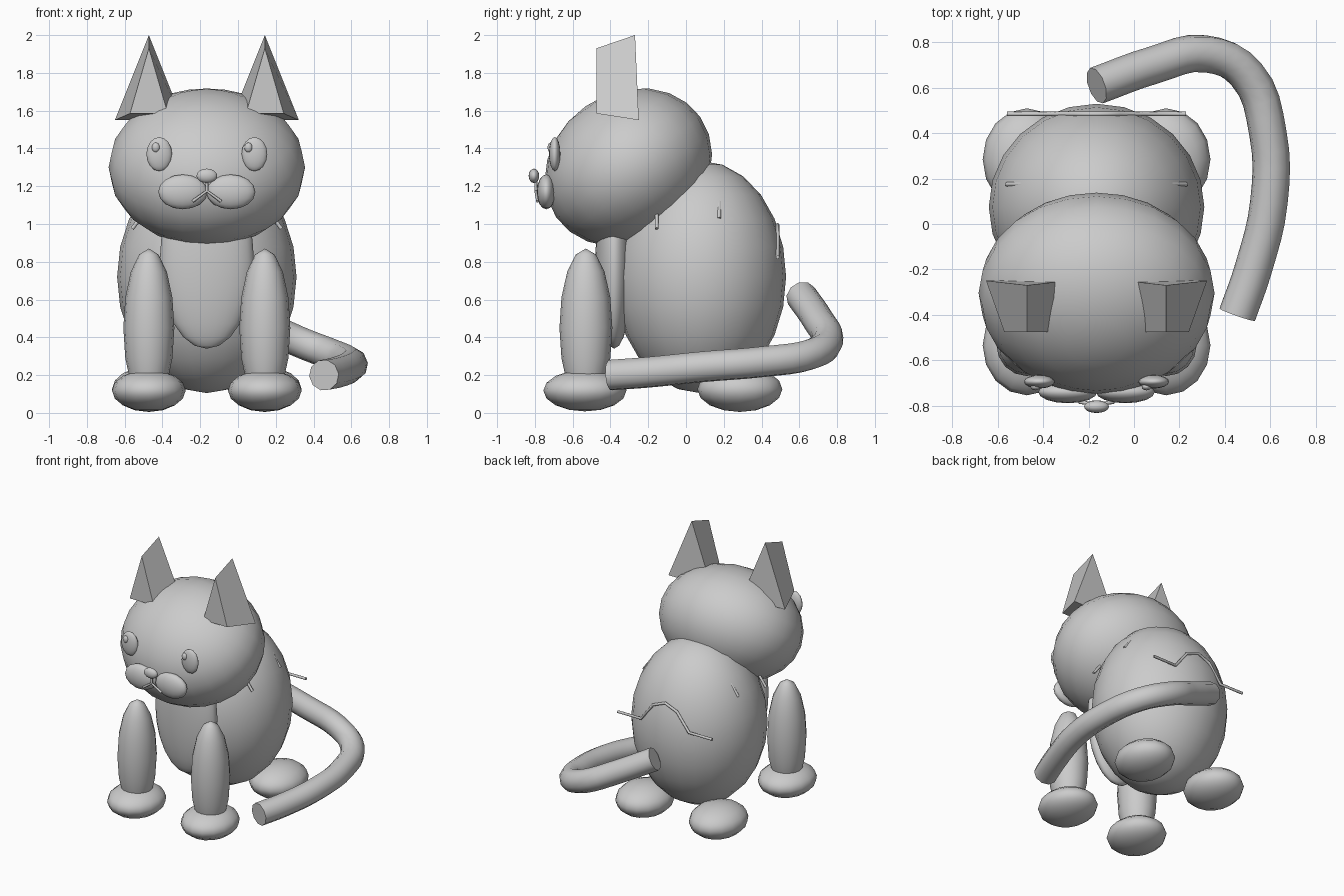
import bpy, bmesh, math
from mathutils import Vector

if "Cube" in bpy.data.objects:
    bpy.data.objects.remove(bpy.data.objects["Cube"])

CX = -0.165  # symmetry plane of the animal; the tail reaches out to one side

grey = bpy.data.materials.new("plain grey")
grey.use_nodes = True
grey.diffuse_color = (0.6, 0.6, 0.6, 1)
grey.node_tree.nodes["Principled BSDF"].inputs["Base Color"].default_value = (0.6, 0.6, 0.6, 1)
SIDES = (("right", -1), ("left", 1))


def ball(name, loc, radii, segments=16, tilt=0):
    """Smooth ellipsoid; x is measured from the symmetry plane."""
    bpy.ops.mesh.primitive_uv_sphere_add(
        segments=segments, ring_count=segments // 2,
        location=(CX + loc[0], loc[1], loc[2]), rotation=(tilt, 0, 0))
    ob = bpy.context.object
    ob.name = name
    ob.scale = radii
    ob.data.materials.append(grey)
    bpy.ops.object.shade_smooth()
    return ob


def tube(name, points, radius, kind="POLY", sides=2):
    """Round tube along a path; x is measured from the symmetry plane."""
    curve = bpy.data.curves.new(name, "CURVE")
    curve.dimensions = "3D"
    curve.bevel_depth = radius
    curve.bevel_resolution = sides
    curve.use_fill_caps = True
    curve.resolution_u = 4
    if kind == "POLY":
        spline = curve.splines.new("POLY")
        spline.points.add(len(points) - 1)
        for p, (x, y, z) in zip(spline.points, points):
            p.co = (CX + x, y, z, 1)
    else:
        spline = curve.splines.new("BEZIER")
        spline.bezier_points.add(len(points) - 1)
        for p, (x, y, z) in zip(spline.bezier_points, points):
            p.co = (CX + x, y, z)
            p.handle_left_type = p.handle_right_type = "AUTO"
    curve.materials.append(grey)
    ob = bpy.data.objects.new(name, curve)
    bpy.context.collection.objects.link(ob)
    return ob


def ear(name, x):
    """Triangular ear that narrows from its back edge to its front face."""
    bm = bmesh.new()
    rings = []
    for y, half, base, tip, tip_y in ((-0.25, 0.18, 1.55, 2.0, -0.27),
                                      (-0.475, 0.1, 1.585, 1.93, -0.475)):
        rings.append([bm.verts.new((CX + x + dx, yy, z)) for dx, yy, z in
                      ((-half, y, base), (half, y, base), (0, tip_y, tip))])
    back, front = rings
    bm.faces.new(back)
    bm.faces.new(front)
    for i in range(3):
        j = (i + 1) % 3
        bm.faces.new((back[i], back[j], front[j], front[i]))
    bmesh.ops.recalc_face_normals(bm, faces=bm.faces)
    mesh = bpy.data.meshes.new(name)
    bm.to_mesh(mesh)
    bm.free()
    mesh.materials.append(grey)
    ob = bpy.data.objects.new(name, mesh)
    bpy.context.collection.objects.link(ob)


# Trunk and head
ball("body", (0, 0.075, 0.72), (0.475, 0.455, 0.615), 24)
ball("chest", (0, -0.38, 0.8), (0.25, 0.1, 0.46), 24)
ball("head", (0, -0.305, 1.3), (0.52, 0.465, 0.395), 24, math.radians(35))

# Paired parts
for side, s in SIDES:
    ball(side + "_front_leg", (s * 0.307, -0.53, 0.45), (0.135, 0.14, 0.42))
    ball(side + "_front_paw", (s * 0.307, -0.535, 0.118), (0.195, 0.22, 0.11))
    ball(side + "_back_paw", (s * 0.307, 0.285, 0.125), (0.195, 0.225, 0.12))
    ear(side + "_ear", s * 0.307)
    ball(side + "_eye", (s * 0.252, -0.695, 1.37), (0.068, 0.03, 0.09))
    ball(side + "_pupil", (s * 0.245 - 0.025, -0.717, 1.405), (0.021, 0.016, 0.026))
    ball(side + "_muzzle", (s * 0.127, -0.74, 1.17), (0.13, 0.05, 0.092))

# Nose and mouth
ball("nose", (0, -0.805, 1.255), (0.055, 0.028, 0.038))
tube("mouth", [(-0.075, -0.785, 1.12), (0, -0.795, 1.175), (0.075, -0.785, 1.12)], 0.008)
tube("mouth_line", [(0, -0.795, 1.23), (0, -0.795, 1.175)], 0.008)

# Stripes arching over the back
for name, y, low, rise in (("shoulder_stripe", -0.155, 0.975, 0.27),
                           ("upper_stripe", 0.175, 1.03, 0.27)):
    arc = [(-0.395 + 0.079 * i, y, low + rise * math.sin(math.pi * i / 10) ** 0.8)
           for i in range(11)]
    tube(name, arc, 0.01)
tube("lower_stripe", [(x, 0.485, 0.825 + h) for x, h in
                      ((-0.395, 0), (-0.2, 0), (-0.1, 0.13), (0, 0.17),
                       (0.1, 0.13), (0.2, 0), (0.395, 0))], 0.01)

# Tail sweeping round to the front
tube("tail", [(0.0, 0.61, 0.62), (0.25, 0.7, 0.49), (0.48, 0.75, 0.38),
              (0.66, 0.66, 0.31), (0.755, 0.4, 0.27), (0.76, 0.1, 0.245),
              (0.69, -0.2, 0.215), (0.62, -0.4, 0.2)], 0.083, "BEZIER", 3)
